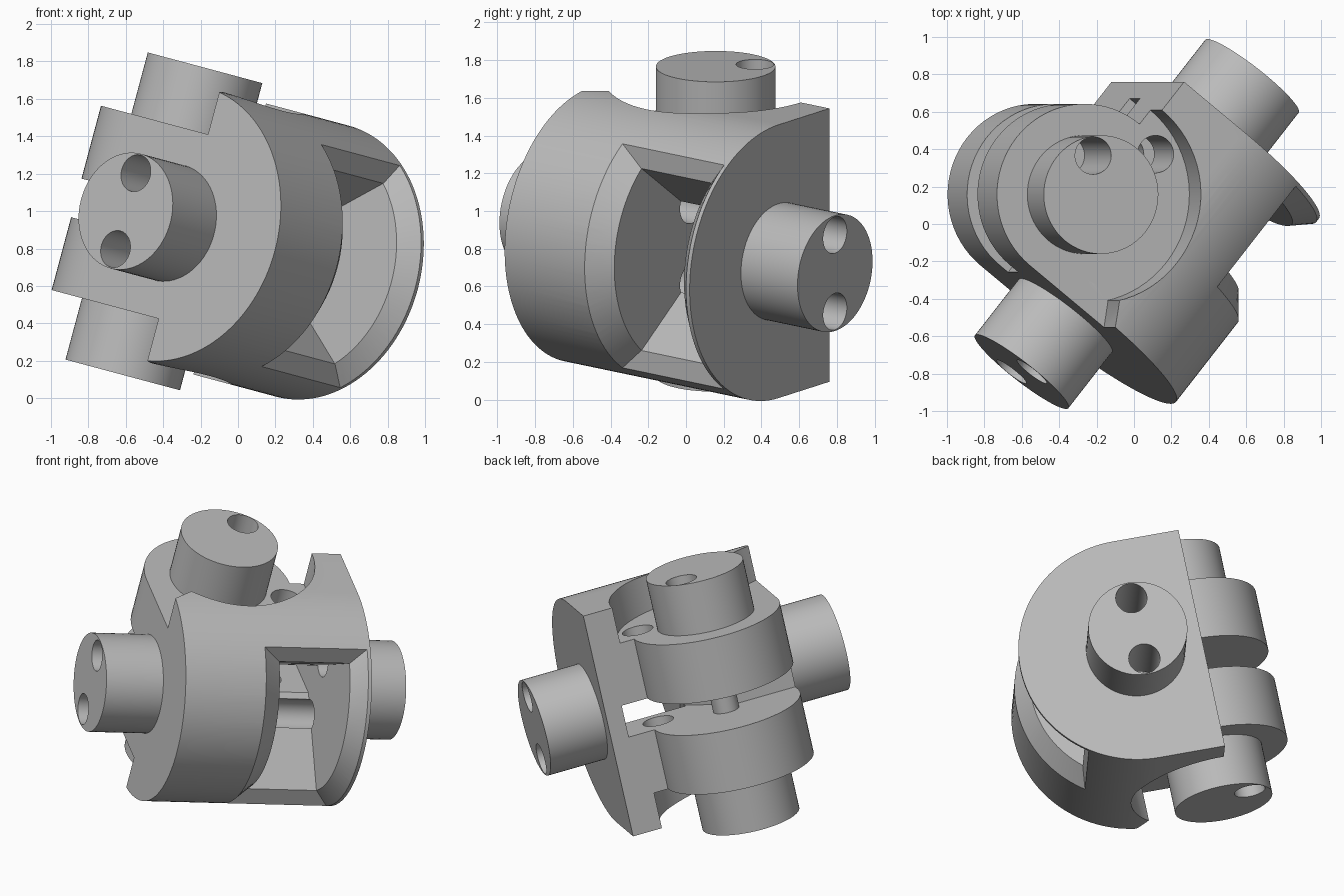
import bpy, bmesh, math
from mathutils import Matrix, Vector

cube = bpy.data.objects.get("Cube")
if cube:
    bpy.data.objects.remove(cube, do_unlink=True)

# Local frame: x = towards the rounded nose, y = trunnion axis, z = hinge axis
tilt = Matrix.Rotation(math.radians(15), 4, 'Y')
turn = Matrix.Rotation(math.radians(-38.9), 4, 'Z')
PLACE = Matrix.Translation((0.015, 0, 0.835)) @ tilt @ turn
HINGE = Vector((-0.43, -0.145, 0))
NOSE_R, FACE, PIN_R, HOLE_R = 0.75, 0.63, 0.317, 0.1
DISC_R, DISC_TOP, GAP, PIN_TOP, TRUNNION = 0.485, 0.51, 0.107, 0.85, 1.015

grey = bpy.data.materials.new("machined_grey")
grey.use_nodes = True
grey.diffuse_color = (0.5, 0.5, 0.5, 1)
grey.node_tree.nodes["Principled BSDF"].inputs["Base Color"].default_value = (0.5, 0.5, 0.5, 1)


def add(name, bm):
    bmesh.ops.recalc_face_normals(bm, faces=bm.faces)
    mesh = bpy.data.meshes.new(name)
    bm.to_mesh(mesh)
    bm.free()
    obj = bpy.data.objects.new(name, mesh)
    bpy.context.scene.collection.objects.link(obj)
    return obj


def prism(name, outline, axis, low, high):
    """Extrude an (x, y) outline along z, or an (x, z) outline along y."""
    bm = bmesh.new()
    at = (lambda a, b: (a, b, low)) if axis == 'z' else (lambda a, b: (a, low, b))
    face = bm.faces.new([bm.verts.new(at(a, b)) for a, b in outline])
    step = (0, 0, high - low) if axis == 'z' else (0, high - low, 0)
    grown = bmesh.ops.extrude_face_region(bm, geom=[face])["geom"]
    bmesh.ops.translate(bm, vec=step, verts=[v for v in grown if isinstance(v, bmesh.types.BMVert)])
    return add(name, bm)


def arc(radius, half_angle, steps):
    angles = [math.radians(half_angle) * (2 * i / steps - 1) for i in range(steps + 1)]
    return [(radius * math.cos(a), radius * math.sin(a)) for a in angles]


def rod(name, radius, axis, low, high, a=0, b=0):
    ring = arc(radius, 180, 72)[:-1]
    return prism(name, [(a + u, b + v) for u, v in ring], axis, low, high)


def combine(target, tool, operation):
    mod = target.modifiers.new(operation, 'BOOLEAN')
    mod.operation, mod.object, mod.solver = operation, tool, 'EXACT'
    bpy.context.view_layer.update()
    graph = bpy.context.evaluated_depsgraph_get()
    mesh = bpy.data.meshes.new_from_object(target.evaluated_get(graph))
    target.modifiers.clear()
    target.data = mesh
    bpy.data.objects.remove(tool, do_unlink=True)


def cut(target, tool):
    combine(target, tool, 'DIFFERENCE')


# Yoke body: half-round nose running back to a flat
body = prism("yoke_body", [(HINGE.x, -NOSE_R)] + arc(NOSE_R, 90, 64) + [(HINGE.x, NOSE_R)],
             'y', -FACE, FACE)

# Clearance recesses around the hinge pins, open towards the front face
wedge = [HINGE.xy, (0.03, -0.51), (0.14, -0.7), (-1.1, -0.7), (-1.1, HINGE.y)]
for low, high in ((DISC_TOP, 0.9), (-0.9, -DISC_TOP)):
    cut(body, rod("recess_cutter", 0.58, 'z', low, high, HINGE.x, HINGE.y))
    cut(body, prism("wedge_cutter", wedge, 'z', low, high))

# Knuckle drum joined to the body
combine(body, rod("knuckle", DISC_R, 'z', -DISC_TOP, DISC_TOP, HINGE.x, HINGE.y), 'UNION')

# Bevelled window frame in the nose
frame = bmesh.new()
steps = 32
rows = []
for (xi, zi), (xo, zo) in zip(arc(0.655, 49.5, steps), arc(0.765, 55.8, steps)):
    rows.append([frame.verts.new(p) for p in
                 ((xi, 0.04, zi), (xi, 0.515, zi), (xo, 0.62, zo), (xo, -0.105, zo))])
for near, far in zip(rows, rows[1:]):
    for k in range(4):
        n = (k + 1) % 4
        frame.faces.new((near[k], near[n], far[n], far[k]))
frame.faces.new(rows[0])
frame.faces.new(rows[-1])
cut(body, add("frame_cutter", frame))

# Funnel from the window down to the slot between the knuckles
funnel = [(-0.1, -GAP)] + arc(0.66, 49.5, steps) + [(-0.1, GAP)]
cut(body, prism("funnel_cutter", funnel, 'y', 0.04, 0.515))
slot = [(-0.37, -0.8), (-0.37, -0.22), (-0.08, 0.04), (-0.08, 0.515), (-1.1, 0.515), (-1.1, -0.8)]
cut(body, prism("slot_cutter", slot, 'z', -GAP, GAP))

# Bores through the ledge, and the pins with their bores
cut(body, rod("ledge_bore", HOLE_R, 'z', -0.6, 0.6, -0.26, 0.27))
parts = [body]
bore_x, bore_y = HINGE.x - 0.165, HINGE.y + 0.135
for side, pin_name, hinge_name in ((-1, "front_trunnion", "lower_hinge_pin"),
                                   (1, "back_trunnion", "upper_hinge_pin")):
    ends = sorted((side * FACE, side * TRUNNION))
    trunnion = rod(pin_name, PIN_R, 'y', *ends)
    for z in (-0.21, 0.21):
        cut(trunnion, rod("trunnion_bore", HOLE_R, 'y', -1.2, 1.2, 0, z))
    cut(body, rod("body_bore", HOLE_R, 'y', -1.2, 1.2, 0, side * 0.21))
    pin = rod(hinge_name, PIN_R, 'z', *sorted((side * DISC_TOP, side * PIN_TOP)), HINGE.x, HINGE.y)
    span = sorted((side * 0.3, side * 1.0))
    for target in (pin, body):
        cut(target, rod("pin_bore", HOLE_R, 'z', *span, bore_x, bore_y))
    parts += [trunnion, pin]

# Post across the slot on the hinge axis
parts.append(rod("hinge_post", 0.085, 'z', -GAP, GAP, HINGE.x, HINGE.y))

# Place, colour and shade every part
bpy.ops.object.select_all(action='DESELECT')
for obj in parts:
    obj.data.transform(PLACE)
    obj.data.materials.clear()
    obj.data.materials.append(grey)
    obj.select_set(True)
bpy.context.view_layer.objects.active = body
bpy.ops.object.shade_smooth_by_angle(angle=math.radians(30))
